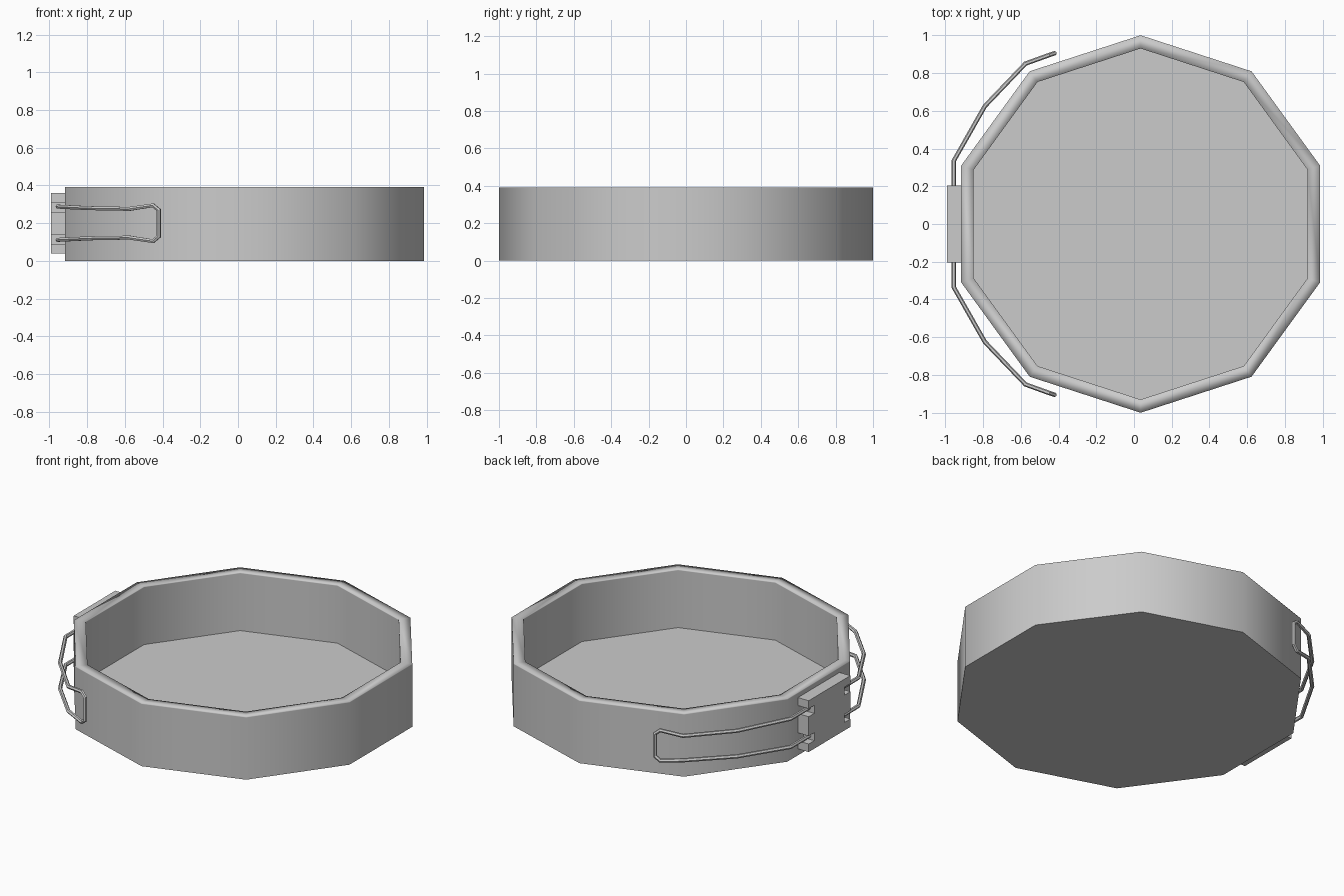
import bpy, bmesh
from math import cos, sin, pi

cube = bpy.data.objects.get("Cube")
if cube:
    bpy.data.objects.remove(cube)

GREY = (0.6, 0.6, 0.6, 1)
metal = bpy.data.materials.new("grey metal")
metal.use_nodes = True
metal.diffuse_color = GREY
metal.node_tree.nodes["Principled BSDF"].inputs["Base Color"].default_value = GREY

PAN_X = 0.035
MID_Z = 0.2


def add_mesh(name, bm):
    bmesh.ops.recalc_face_normals(bm, faces=bm.faces)
    mesh = bpy.data.meshes.new(name)
    bm.to_mesh(mesh)
    bm.free()
    mesh.materials.append(metal)
    obj = bpy.data.objects.new(name, mesh)
    bpy.context.collection.objects.link(obj)
    return obj


def add_pan(sides=10):
    # Ten-sided wall with a softly shaded rim, from outer base to inner floor
    profile = [(1, 0), (1, 0.387), (1, 0.392), (0.93, 0.392), (0.93, 0.387), (0.93, 0.03)]
    bm = bmesh.new()
    rings = []
    for r, z in profile:
        angles = [pi / 2 + 2 * pi * i / sides for i in range(sides)]
        rings.append([bm.verts.new((PAN_X + r * cos(a), r * sin(a), z)) for a in angles])
    for low, high in zip(rings, rings[1:]):
        for i in range(sides):
            j = (i + 1) % sides
            bm.faces.new((low[i], low[j], high[j], high[i])).smooth = True
    # Base and floor with crisp borders
    for ring in (rings[0], rings[-1]):
        face = bm.faces.new(ring)
        for edge in face.edges:
            edge.smooth = False
    add_mesh("pan", bm)


def add_bracket():
    # Plate with two slots in each end for the wires
    end, slot = 0.205, 0.15
    steps = [(end, 0.04), (end, 0.09), (slot, 0.09), (slot, 0.14), (end, 0.14)]
    side = steps + [(y, 2 * MID_Z - z) for y, z in reversed(steps)]
    outline = side + [(-y, z) for y, z in reversed(side)]
    bm = bmesh.new()
    face = bm.faces.new([bm.verts.new((-0.99, y, z)) for y, z in outline])
    out = bmesh.ops.extrude_face_region(bm, geom=[face])
    moved = [v for v in out["geom"] if isinstance(v, bmesh.types.BMVert)]
    bmesh.ops.translate(bm, verts=moved, vec=(0.085, 0, 0))
    add_mesh("handle_bracket", bm)


def add_handle(name, direction):
    # Bent wire loop: lower run, closed end, then the mirrored upper run
    run = [(-0.955, 0.15, 0.088), (-0.955, 0.335, 0.088), (-0.79, 0.625, 0.08),
           (-0.575, 0.85, 0.076), (-0.45, 0.895, 0.095), (-0.42, 0.905, 0.07)]
    path = [(x, y * direction, MID_Z - h) for x, y, h in run]
    path += [(x, y * direction, MID_Z + h) for x, y, h in reversed(run)]
    curve = bpy.data.curves.new(name, "CURVE")
    curve.dimensions = "3D"
    curve.bevel_depth = 0.012
    curve.bevel_resolution = 1
    curve.use_fill_caps = True
    spline = curve.splines.new("POLY")
    spline.points.add(len(path) - 1)
    for point, co in zip(spline.points, path):
        point.co = (*co, 1)
    spline.use_smooth = False
    curve.materials.append(metal)
    bpy.context.collection.objects.link(bpy.data.objects.new(name, curve))


add_pan()
add_bracket()
add_handle("back_wire_handle", 1)
add_handle("front_wire_handle", -1)
